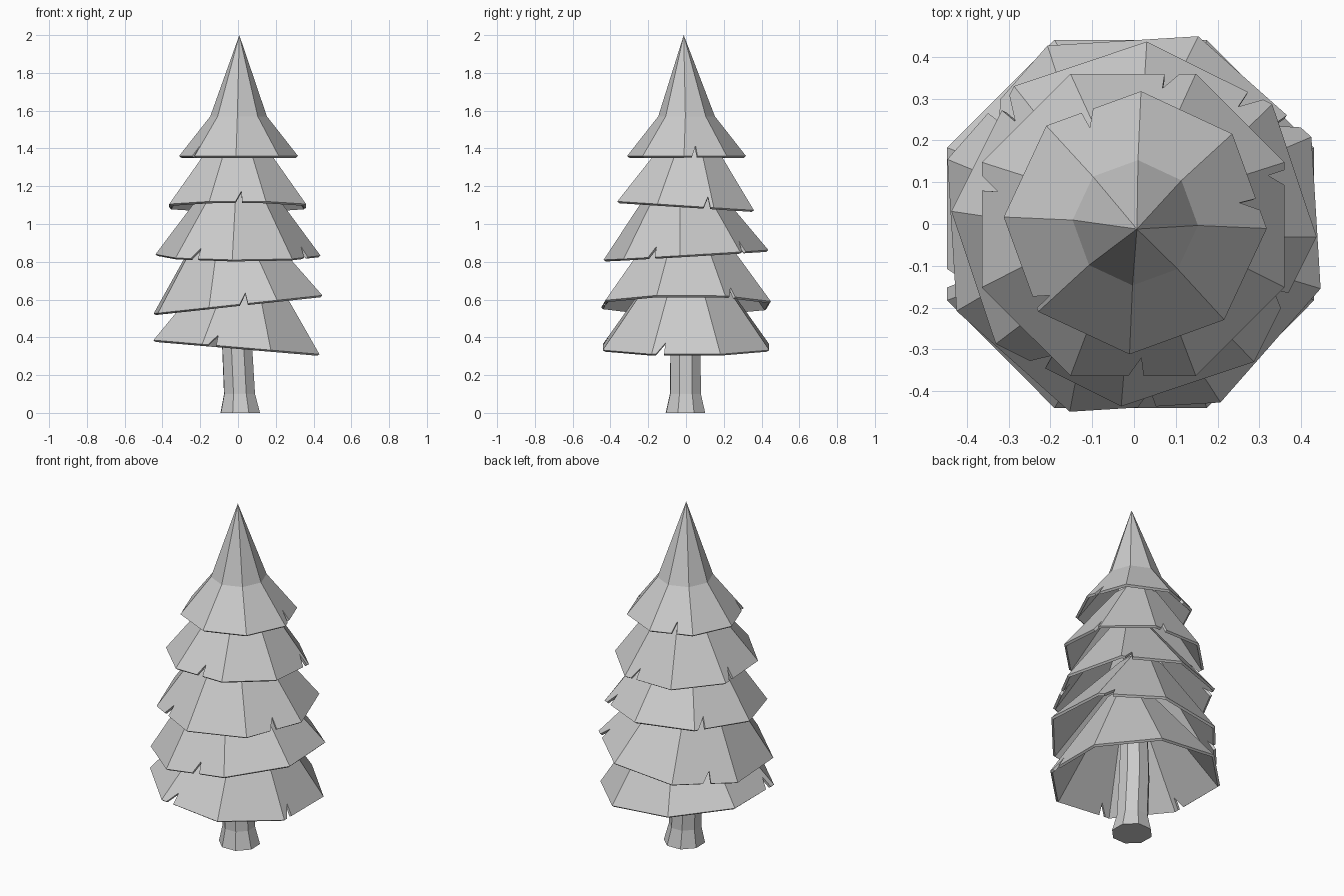
import bpy, bmesh
from math import cos, sin, radians, atan
from mathutils import Matrix, Vector

if "Cube" in bpy.data.objects:
    bpy.data.objects.remove(bpy.data.objects["Cube"])

SIDES = 8
STEP = 360 / SIDES

grey = bpy.data.materials.new("light_grey")
grey.diffuse_color = (0.6, 0.6, 0.6, 1)
grey.use_nodes = True
grey.node_tree.nodes["Principled BSDF"].inputs["Base Color"].default_value = grey.diffuse_color


def corner(r, deg, z, cx=0, cy=0):
    return Vector((cx + r * cos(radians(deg)), cy + r * sin(radians(deg)), z))


def finish(name, bm):
    bmesh.ops.recalc_face_normals(bm, faces=bm.faces)
    mesh = bpy.data.meshes.new(name)
    bm.to_mesh(mesh)
    bm.free()
    mesh.materials.append(grey)
    ob = bpy.data.objects.new(name, mesh)
    bpy.context.collection.objects.link(ob)
    return ob


def tier(name, centre, phase, rings, slope_x, slope_y, notches):
    """Hollow tilted skirt; rings are (radius, height), notches are rim angles."""
    bm = bmesh.new()
    tilt = Matrix.Rotation(-atan(slope_x), 4, 'Y') @ Matrix.Rotation(atan(slope_y), 4, 'X')
    place = Matrix.Translation(centre) @ tilt
    loops = []
    for r, z in rings:
        if r == 0:
            loops.append([bm.verts.new(place @ Vector((0.004, -0.015, z)))] * SIDES)
        else:
            loops.append([bm.verts.new(place @ corner(r, phase + STEP * i, z))
                          for i in range(SIDES)])
    for level in range(len(rings) - 1):
        low, high = loops[level], loops[level + 1]
        for i in range(SIDES):
            j = (i + 1) % SIDES
            ring = [low[i]]
            # V-shaped cuts in the rim
            if level == 0:
                a, b = low[i].co, low[j].co
                ta, tb = high[i].co, high[j].co
                for n in notches:
                    off = (n - phase) % 360
                    if int(off // STEP) == i:
                        t = min(max(off % STEP / STEP, 0.08), 0.92)
                        peak = min(t + 0.05, 0.95)
                        up = 0.07 / (ta - a).length
                        ring += [bm.verts.new(a.lerp(b, t - 0.06)),
                                 bm.verts.new(a.lerp(b, peak).lerp(ta.lerp(tb, peak), up)),
                                 bm.verts.new(a.lerp(b, t + 0.06))]
            ring.append(low[j])
            ring += [high[j]] if high[i] is high[j] else [high[j], high[i]]
            bm.faces.new(ring)
    ob = finish(name, bm)
    # the recalculated shell is open, so make sure it faces outwards
    f = ob.data.polygons[0]
    if f.normal.dot(f.center - Vector((0, 0, f.center.z))) < 0:
        ob.data.flip_normals()
    shell = ob.modifiers.new("thickness", 'SOLIDIFY')
    shell.thickness = 0.015
    shell.offset = -1


def skirt(r):
    return [(r, 0), (0.12, (r - 0.12) * 1.34)]


# Branch tiers, bottom to top
tier("branch_tier_1", (-0.008, 0, 0.348), 22.5, skirt(0.477), -0.085, 0, [-106, -17, 196])
tier("branch_tier_2", (0, 0, 0.574), 26, skirt(0.475), 0.108, 0, [-86, 33, 140])
tier("branch_tier_3", (0, 0, 0.836), -4, skirt(0.438), -0.004, 0.06, [-27, -124, 47, 137])
tier("branch_tier_4", (-0.002, -0.002, 1.096), 22.5, skirt(0.392), 0, -0.065, [76, 165, -89, 17])
tier("top_tier", (0.003, 0.003, 1.36), -2.5,
     [(0.315, 0), (0.15, 0.21), (0, 0.64)], 0, 0, [9, 113, 218])

# Flared trunk running up inside the branches
bm = bmesh.new()
loops = []
for r, z, cx in [(0.112, 0, 0.012), (0.088, 0.1, 0.008), (0.085, 0.36, -0.005), (0.05, 1.45, 0)]:
    loops.append([bm.verts.new(corner(r, 24 + STEP * i, z, cx, -0.003)) for i in range(SIDES)])
for low, high in zip(loops, loops[1:]):
    for i in range(SIDES):
        j = (i + 1) % SIDES
        bm.faces.new([low[i], low[j], high[j], high[i]])
bm.faces.new(loops[0])
bm.faces.new(loops[-1])
finish("trunk", bm)
